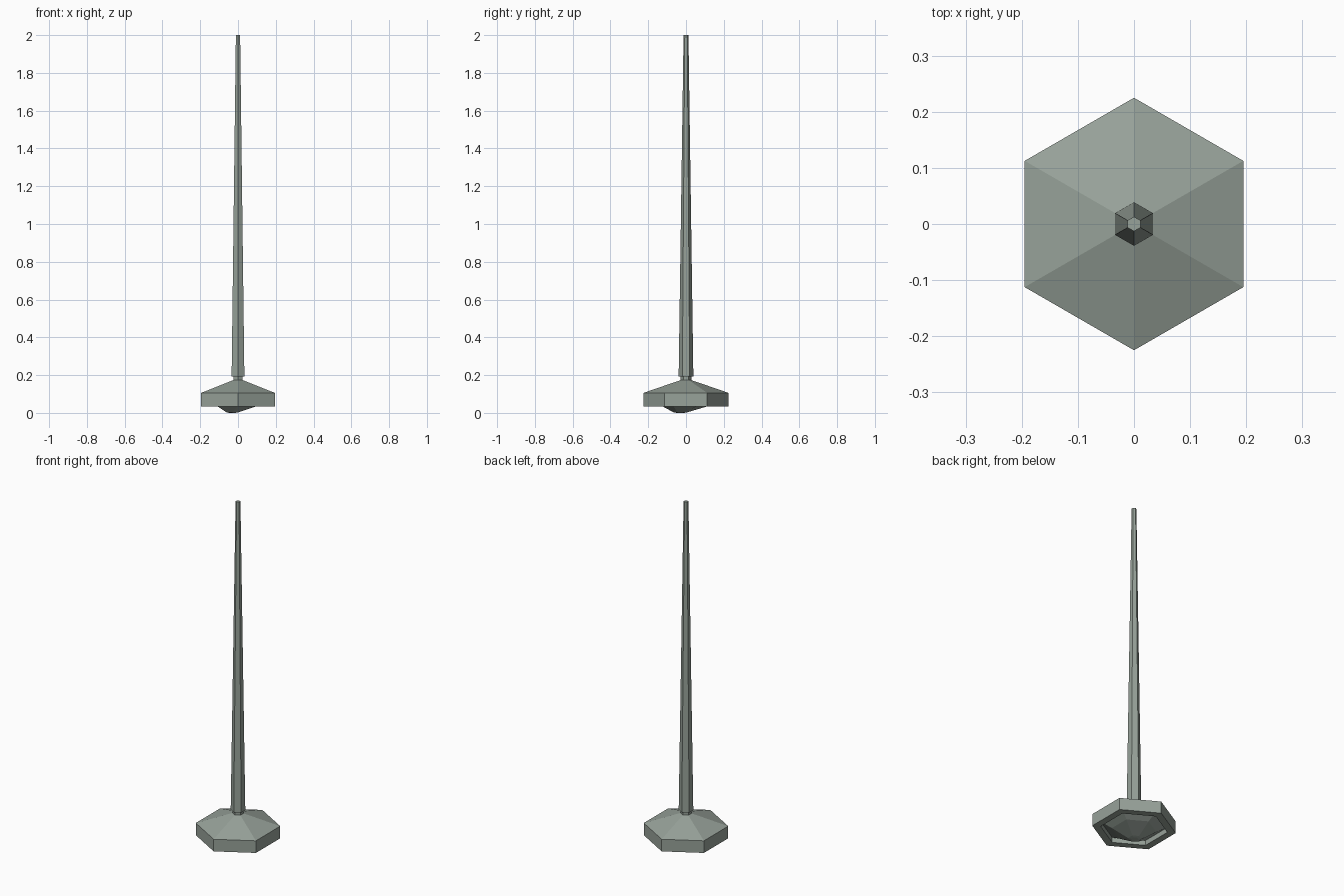
import bpy, bmesh, math

if "Cube" in bpy.data.objects:
    bpy.data.objects.remove(bpy.data.objects["Cube"])

mat = bpy.data.materials.new("grey_green_metal")
mat.diffuse_color = (0.31, 0.36, 0.32, 1)
mat.use_nodes = True
mat.node_tree.nodes["Principled BSDF"].inputs["Base Color"].default_value = mat.diffuse_color


def hex_loft(name, rings):
    """Six-sided flat loft; rings are (radius, z, x/y shift). Ends are capped."""
    bm = bmesh.new()
    loops = []
    for r, z, shift in rings:
        loops.append([bm.verts.new((shift + r * math.sin(i * math.pi / 3),
                                    shift + r * math.cos(i * math.pi / 3), z))
                      for i in range(6)])
    for a, b in zip(loops, loops[1:]):
        for i in range(6):
            j = (i + 1) % 6
            bm.faces.new((a[i], a[j], b[j], b[i]))
    bm.faces.new(loops[0])
    bm.faces.new(loops[-1])
    bmesh.ops.recalc_face_normals(bm, faces=bm.faces)
    mesh = bpy.data.meshes.new(name)
    bm.to_mesh(mesh)
    bm.free()
    mesh.materials.append(mat)
    obj = bpy.data.objects.new(name, mesh)
    bpy.context.collection.objects.link(obj)
    return obj


# Hexagonal base: recessed underside, rim, upright wall, sloping roof
hex_loft("base", [(0.18, 0.065, 0), (0.18, 0.035, 0), (0.225, 0.035, 0),
                  (0.225, 0.106, 0), (0.03, 0.173, 0)])

# Lopsided bulge hanging out of the recess
hex_loft("underside_bulge", [(0.178, 0.064, 0), (0.12, 0.035, -0.005),
                             (0.036, 0.003, -0.03), (0.02, 0.0, -0.03)])

# Narrow neck and long tapered pole
hex_loft("neck", [(0.029, 0.16, 0), (0.029, 0.2, 0)])
hex_loft("pole", [(0.039, 0.192, 0), (0.013, 2.0, 0)])
